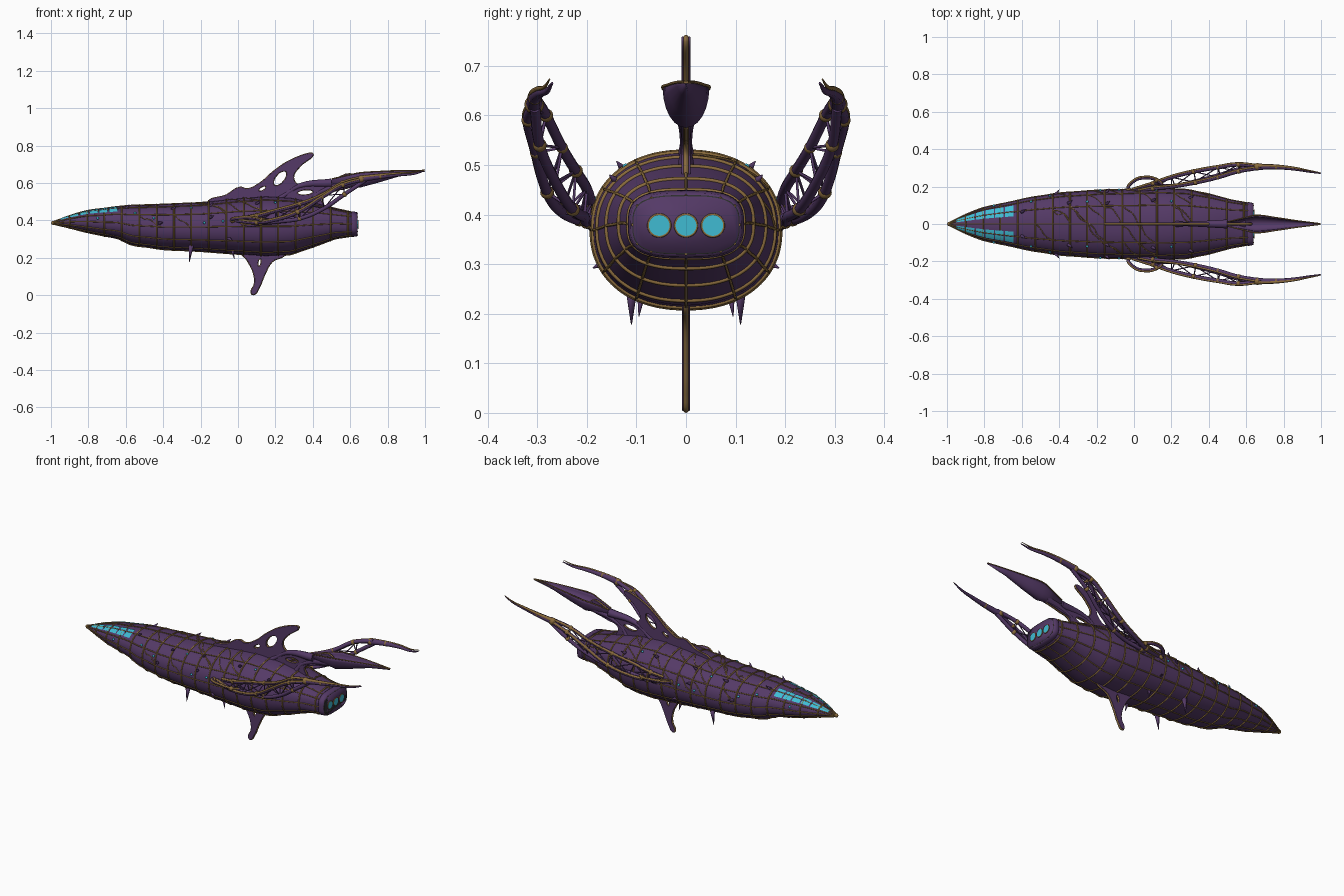
import bpy, bmesh, random
from math import sin, cos, pi, radians, copysign
from mathutils import Vector

random.seed(4)
if "Cube" in bpy.data.objects:
    bpy.data.objects.remove(bpy.data.objects["Cube"])


def material(name, rgb):
    m = bpy.data.materials.new(name)
    m.use_nodes = True
    m.diffuse_color = (*rgb, 1)
    b = m.node_tree.nodes["Principled BSDF"]
    b.inputs["Base Color"].default_value = (*rgb, 1)
    b.inputs["Roughness"].default_value = 0.6
    return m


PURPLE = material("hull_purple", (0.09, 0.042, 0.135))
GOLD = material("aged_gold", (0.25, 0.145, 0.045))
CYAN = material("glow_cyan", (0.05, 0.5, 0.65))
DARK = material("engine_dark", (0.028, 0.03, 0.03))


def mesh_object(name, bm, mat, smooth=True):
    bmesh.ops.recalc_face_normals(bm, faces=bm.faces)
    me = bpy.data.meshes.new(name)
    for f in bm.faces:
        f.smooth = smooth
    bm.to_mesh(me)
    bm.free()
    me.materials.append(mat)
    ob = bpy.data.objects.new(name, me)
    bpy.context.collection.objects.link(ob)
    return ob


def loft(name, rings, mat):
    bm = bmesh.new()
    vs = [[bm.verts.new(p) for p in r] for r in rings]
    n = len(vs[0])
    for a, b in zip(vs, vs[1:]):
        for i in range(n):
            bm.faces.new((a[i], a[(i + 1) % n], b[(i + 1) % n], b[i]))
    bm.faces.new(vs[0])
    bm.faces.new(vs[-1][::-1])
    return mesh_object(name, bm, mat)


def tubes(name, paths, radius, mat, cyclic=False, taper=False, sides=2):
    """Round tubes through lists of points."""
    cu = bpy.data.curves.new(name, "CURVE")
    cu.dimensions = "3D"
    cu.bevel_depth, cu.bevel_resolution, cu.resolution_u = radius, sides, 5
    cu.use_fill_caps = True
    for path in paths:
        s = cu.splines.new("BEZIER")
        s.bezier_points.add(len(path) - 1)
        s.use_cyclic_u = cyclic
        for i, (bp, p) in enumerate(zip(s.bezier_points, path)):
            bp.co = p
            bp.handle_left_type = bp.handle_right_type = "AUTO"
            bp.radius = 1 - 0.85 * i / (len(path) - 1) if taper else 1
    cu.materials.append(mat)
    ob = bpy.data.objects.new(name, cu)
    bpy.context.collection.objects.link(ob)
    return ob


def beads(name, items, mat):
    bm = bmesh.new()
    for p, r in items:
        g = bmesh.ops.create_uvsphere(bm, u_segments=12, v_segments=8, radius=r)
        bmesh.ops.translate(bm, verts=g["verts"], vec=p)
    return mesh_object(name, bm, mat)


def spikes(name, items, mat):
    """Cones from a base point to a tip point."""
    bm = bmesh.new()
    for base, tip, r in items:
        d = Vector(tip) - Vector(base)
        g = bmesh.ops.create_cone(bm, segments=8, radius1=r, radius2=0.001, depth=d.length, cap_ends=True)
        rot = d.to_track_quat("Z", "Y")
        for v in g["verts"]:
            v.co = rot @ v.co + (Vector(base) + Vector(tip)) / 2
    return mesh_object(name, bm, mat)


# Hull stations: x, top, bottom, half width, squareness
ST = [(-.99, .392, .382, .006, 2), (-.9, .425, .36, .05, 2), (-.8, .453, .335, .088, 2.1),
      (-.64, .474, .302, .122, 2.2), (-.57, .48, .27, .138, 2.2), (-.4, .486, .245, .165, 2.2),
      (-.2, .495, .235, .18, 2.2), (0, .517, .22, .186, 2.2), (.15, .528, .21, .19, 2.2),
      (.28, .52, .218, .184, 2.2), (.4, .497, .258, .16, 2.3), (.52, .464, .302, .128, 2.6),
      (.64, .437, .322, .106, 3.2)]


def station(x):
    k = next((i for i in range(len(ST) - 2) if x <= ST[i + 1][0]), len(ST) - 2)
    a, b = ST[k], ST[k + 1]
    f = (x - a[0]) / (b[0] - a[0])
    return [u + (v - u) * f for u, v in zip(a, b)][1:]


def hull(x, deg, off=0.0):
    top, bot, w, n = station(x)
    c, s = cos(radians(deg)), sin(radians(deg))
    return (x, (w + off) * copysign(abs(c) ** (2 / n), c),
            (top + bot) / 2 + ((top - bot) / 2 + off) * copysign(abs(s) ** (2 / n), s))


def ring(x, off=0.0, n=48):
    return [hull(x, 360 * i / n, off) for i in range(n)]


xs = sorted({s[0] for s in ST} | {-.95, -.72, -.48, -.3, -.1, .08, .22, .34, .46, .58})
loft("hull", [ring(x) for x in xs], PURPLE)
loft("nozzle_lip", [ring(x, o) for x, o in ((.605, 0), (.612, .006), (.636, .006), (.64, 0))], PURPLE)
loft("engine_plate", [ring(x, o) for x, o in ((.636, .002), (.64, .002), (.64, -.001))], DARK)

# Gold ribs, stringers and irregular veins
rib_x = [-.9 + .093 * i for i in range(17)]
tubes("hull_ribs", [ring(x, .001, 32) for x in rib_x], .0042, GOLD, cyclic=True)
tubes("hull_stringers", [[hull(x, d, .001) for x in xs] for d in range(0, 360, 30)], .003, GOLD)
veins = []
for i in range(30):
    x, d = random.choice(rib_x[4:14]), random.choice(range(0, 180, 30))
    veins.append([hull(x + .093 * t, d + 30 * t + random.uniform(-6, 6), .001) for t in (0, .3, .6, 1)])
tubes("hull_veins", veins, .0025, GOLD)
beads("nose_cap", [((-.988, 0, .387), .011)], GOLD)

# Canopy panes: two rows on each side of the nose
bm = bmesh.new()
for side in (0, 1):
    for lo, hi in ((40, 58), (62, 73)):
        for i in range(6):
            x0 = -.95 + .052 * i
            g = [[bm.verts.new(hull(x0 + .045 * u / 3, (180 - d if side else d), .005))
                  for d in (lo + (hi - lo) * v / 3 for v in range(4))] for u in range(4)]
            for u in range(3):
                for v in range(3):
                    bm.faces.new((g[u][v], g[u + 1][v], g[u + 1][v + 1], g[u][v + 1]))
panes = mesh_object("canopy_panes", bm, CYAN)
for p in panes.data.polygons:
    if p.normal.z < 0:
        p.flip()

# Engine lights with gold rims
lights, rims = [], []
bm = bmesh.new()
for y in (-.054, 0, .054):
    g = bmesh.ops.create_cone(bm, segments=24, radius1=.022, radius2=.022, depth=.006, cap_ends=True)
    for v in g["verts"]:
        v.co = Vector((.642 + v.co.z, y + v.co.x, .378 + v.co.y))
    rims.append([(.643, y + .022 * cos(pi * a / 6), .378 + .022 * sin(pi * a / 6)) for a in range(12)])
mesh_object("engine_lights", bm, CYAN, False)
tubes("engine_rims", rims, .0025, GOLD, cyclic=True)


# Flat fins with holes and gold edging
def fin(name, loops, half, trim):
    for part, mat in (("", PURPLE), ("_edging", GOLD)):
        paths = [[(x, z, 0) for x, z in lp] for lp in loops]
        ob = tubes(name + part, paths, trim if part else .002, mat, cyclic=True)
        if not part:
            ob.data.dimensions = "2D"
            ob.data.fill_mode = "BOTH"
            ob.data.extrude = half
        ob.rotation_euler.x = pi / 2


def oval(cx, cz, a, b, tilt):
    t = radians(tilt)
    return [(cx + a * cos(k) * cos(t) - b * sin(k) * sin(t), cz + a * cos(k) * sin(t) + b * sin(k) * cos(t))
            for k in (pi * i / 4 for i in range(8))]


fin("dorsal_fin", [[(-.16, .485), (-.06, .535), (.01, .575), (.05, .567), (.12, .6), (.19, .66), (.28, .72),
                    (.395, .757), (.4, .75), (.33, .69), (.295, .63), (.32, .59), (.4, .588), (.5, .612),
                    (.62, .638), (.62, .6), (.52, .56), (.44, .53), (.45, .47), (.3, .46), (.0, .46)],
                   oval(.225, .625, .05, .026, 50), oval(.36, .55, .045, .016, 5),
                   oval(.13, .57, .024, .012, 30)], .007, .0055)
fin("ventral_fin", [[(.02, .24), (.05, .19), (.085, .12), (.09, .06), (.073, .012), (.083, .006), (.11, .04),
                     (.14, .11), (.18, .18), (.25, .23), (.14, .25)], oval(.115, .175, .024, .011, 80)], .006, .006)

# Bulged struts under the tail blade
for n, path in (("rear_strut", [(.38, .48), (.41, .53), (.48, .57), (.6, .6)]),
                ("front_strut", [(.2, .5), (.27, .55), (.33, .585), (.5, .6)])):
    s = tubes(n, [[(x, 0, z) for x, z in path]], .014, PURPLE)
    for bp, r in zip(s.data.splines[0].bezier_points, (1.4, .8, 1.0, 1.7)):
        bp.radius = r

# Hollow tail blade tapering to a point
rings = []
for x, zb, zt, w in ((.5, .59, .622, .012), (.6, .58, .645, .036), (.65, .575, .655, .047), (.75, .602, .662, .036),
                     (.87, .638, .667, .018), (.998, .66, .667, .002)):
    arc = [pi + pi * i / 12 for i in range(13)]
    outer = [(x, w * cos(a), zt + (zt - zb) * sin(a)) for a in arc]
    inner = [(x, .82 * w * cos(a), zt + .55 * (zt - zb) * sin(a)) for a in reversed(arc)]
    rings.append(outer + inner)
loft("tail_blade", rings, PURPLE)
tubes("tail_blade_edging", [[r[i] for r in rings] for i in (0, 12)], .003, GOLD)

# Lattice arms on both sides
OUTER = [(-.01, .18, .4), (.1, .215, .39), (.2, .25, .405), (.32, .28, .445), (.45, .303, .525), (.56, .318, .59), (.68, .305, .622)]
INNER = [(.02, .175, .41), (.1, .19, .425), (.2, .2, .452), (.33, .222, .488), (.45, .25, .535), (.56, .282, .6), (.68, .302, .632)]
LOWER = [(.06, .18, .38), (.12, .2, .385), (.22, .205, .395), (.33, .228, .41), (.46, .263, .465), (.57, .295, .54), (.68, .305, .615)]
TIP = [(.66, .306, .622), (.76, .305, .635), (.86, .295, .645), (.94, .28, .65), (.998, .27, .665)]
LOOP = [(-.03, .185, .4), (.0, .23, .412), (.06, .247, .415), (.12, .235, .405), (.15, .2, .395), (.07, .19, .375)]
for side, sgn in (("left", 1), ("right", -1)):
    flip = lambda path: [(x, sgn * y, z) for x, y, z in path]
    strands = [flip(p) for p in (OUTER, INNER, LOWER)]
    tubes(side + "_arm_strands", strands, .011, PURPLE)
    tubes(side + "_arm_loop", [flip(LOOP)], .009, PURPLE, cyclic=True)
    tubes(side + "_arm_loop_edging", [flip([(x, y + .006, z + .005) for x, y, z in LOOP])], .0055, GOLD, cyclic=True)
    tubes(side + "_arm_edging", [flip([(x, y + .007, z + .006) for x, y, z in p]) for p in (OUTER, INNER)], .006, GOLD)
    tubes(side + "_arm_tip", [flip(TIP)], .017, PURPLE, taper=True)
    tubes(side + "_arm_tip_edging", [flip([(x, y + .005, z + .008) for x, y, z in TIP])], .01, GOLD, taper=True)
    webs = []
    for a, b in ((0, 1), (1, 2), (2, 0)):
        for i in range(1, 6):
            webs += [[strands[a][i], strands[b][i]], [strands[a][i], strands[b][i + 1]]]
    tubes(side + "_arm_webbing", webs, .003, PURPLE, sides=1)
    joints = [(p, .014) for s in strands for p in s[1:6:2]]
    joints += [(s[4], .012) for s in strands[:2]]
    joints += [(flip(TIP)[0], .02), (flip(TIP)[1], .014), (flip(LOOP)[0], .013), (flip(LOOP)[3], .013)]
    beads(side + "_arm_joints", joints, GOLD)

    # Hull thorns and running lights
    thorns = [((-.25, sgn * .11, .27), (-.26, sgn * .11, .178), .015),
              ((-.03, sgn * .09, .24), (-.02, sgn * .095, .195), .009)]
    for x, d in ((-.6, 62), (-.35, 50), (-.15, 20), (-.15, 55), (-.42, 8), (.1, 50), (.3, 40), (-.05, -25)):
        a = d if sgn > 0 else 180 - d
        thorns.append((hull(x, a, -.005), hull(x + .02, a, .02), .011))
    spikes(side + "_thorns", thorns, PURPLE)
    spots = ((-.75, 15), (-.45, 20), (-.18, 8), (-.08, 10), (.12, 20), (-.25, 50), (.2, 52), (-.55, 35))
    beads(side + "_running_lights", [(hull(x, d if sgn > 0 else 180 - d, .002), .0065) for x, d in spots], CYAN)
